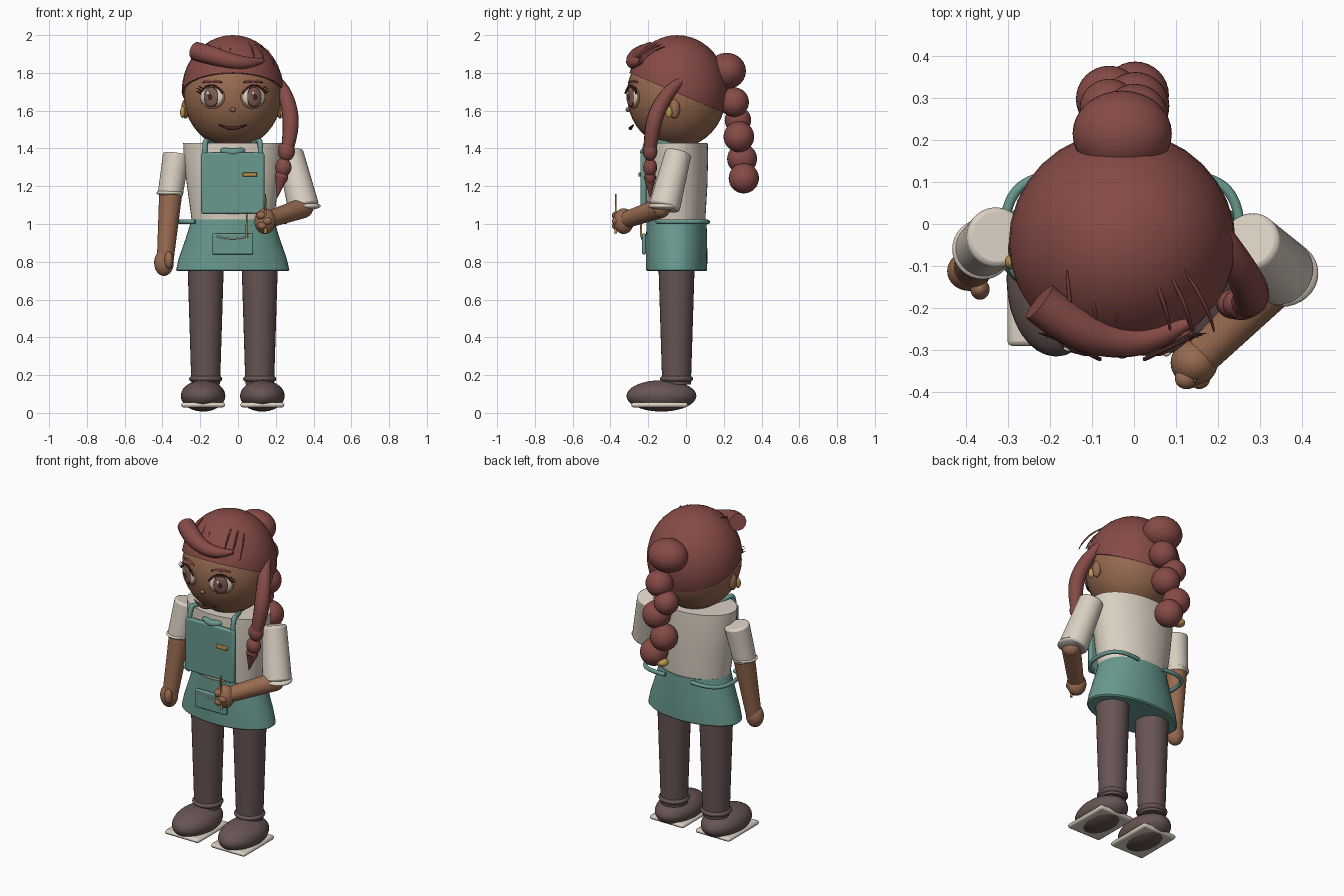
import bpy, bmesh, math
from mathutils import Vector, Matrix

if "Cube" in bpy.data.objects:
    bpy.data.objects.remove(bpy.data.objects["Cube"])

CX, CY = -0.028, -0.05   # body axis
made = []


def material(name, rgb):
    m = bpy.data.materials.new(name)
    m.use_nodes = True
    m.diffuse_color = (*rgb, 1)
    m.node_tree.nodes["Principled BSDF"].inputs["Base Color"].default_value = (*rgb, 1)
    return m


HAIR = material("auburn hair", (0.24, 0.07, 0.062))
SKIN = material("brown skin", (0.31, 0.145, 0.08))
TEAL = material("teal apron", (0.14, 0.32, 0.275))
CREAM = material("cream cloth", (0.70, 0.63, 0.54))
DARK = material("dark brown trousers", (0.135, 0.09, 0.087))
GOLD = material("gold", (0.50, 0.31, 0.08))
IRIS = material("iris brown", (0.20, 0.11, 0.085))
LINE = material("deep maroon line", (0.06, 0.018, 0.018))


def finish(name, bm, mat):
    bmesh.ops.recalc_face_normals(bm, faces=bm.faces)
    mesh = bpy.data.meshes.new(name)
    bm.to_mesh(mesh)
    bm.free()
    mesh.materials.append(mat)
    ob = bpy.data.objects.new(name, mesh)
    bpy.context.collection.objects.link(ob)
    made.append(ob)
    return ob


def bevel(ob, width):
    mod = ob.modifiers.new("soft edge", "BEVEL")
    mod.width, mod.segments, mod.limit_method = width, 2, "ANGLE"
    mod.angle_limit = math.radians(40)
    return ob


def ball(name, mat, loc, radii, turn=0, cut=None):
    bm = bmesh.new()
    bmesh.ops.create_uvsphere(bm, u_segments=32, v_segments=20, radius=1)
    r = radii if isinstance(radii, tuple) else (radii,) * 3
    bm.transform(Matrix.Translation(loc) @ Matrix.Rotation(turn, 4, "Z") @ Matrix.Diagonal((*r, 1)))
    if cut:   # keep the part above the plane, close the opening
        res = bmesh.ops.bisect_plane(bm, geom=bm.verts[:] + bm.edges[:] + bm.faces[:],
                                     plane_co=cut[0], plane_no=cut[1], clear_inner=True)
        edges = [e for e in res["geom_cut"] if isinstance(e, bmesh.types.BMEdge)]
        bmesh.ops.contextual_create(bm, geom=edges)
    return finish(name, bm, mat)


def rod(name, mat, a, b, r1, r2, soft=0):
    a, b = Vector(a), Vector(b)
    bm = bmesh.new()
    bmesh.ops.create_cone(bm, cap_ends=True, segments=32, radius1=r1, radius2=r2, depth=(b - a).length)
    bm.transform(Matrix.Translation((a + b) / 2) @ (b - a).to_track_quat("Z", "Y").to_matrix().to_4x4())
    ob = finish(name, bm, mat)
    return bevel(ob, soft) if soft else ob


def box(name, mat, loc, size, soft):
    bm = bmesh.new()
    bmesh.ops.create_cube(bm, size=1)
    bm.transform(Matrix.Translation(loc) @ Matrix.Diagonal((*size, 1)))
    return bevel(finish(name, bm, mat), soft)


def stack(name, mat, rings):
    # closed body from elliptical rings: (z, x radius, y radius)
    bm, n, loops = bmesh.new(), 48, []
    for z, rx, ry in rings:
        loops.append([bm.verts.new((CX + rx * math.cos(t * math.tau / n), CY + ry * math.sin(t * math.tau / n), z))
                      for t in range(n)])
    for lo, hi in zip(loops, loops[1:]):
        for i in range(n):
            bm.faces.new((lo[i], lo[(i + 1) % n], hi[(i + 1) % n], hi[i]))
    bm.faces.new(loops[0])
    bm.faces.new(loops[-1])
    return finish(name, bm, mat)


def tube(name, mat, points, radii, closed=False):
    cu = bpy.data.curves.new(name, "CURVE")
    cu.dimensions, cu.bevel_depth, cu.bevel_resolution = "3D", 1, 4
    cu.use_fill_caps = True
    sp = cu.splines.new("NURBS")
    sp.points.add(len(points) - 1)
    for i, p in enumerate(points):
        sp.points[i].co = (*p, 1)
        sp.points[i].radius = radii[i] if isinstance(radii, (list, tuple)) else radii
    sp.use_endpoint_u, sp.use_cyclic_u = not closed, closed
    sp.order_u, sp.resolution_u = 3, 8
    cu.materials.append(mat)
    ob = bpy.data.objects.new(name, cu)
    bpy.context.collection.objects.link(ob)
    bpy.ops.object.select_all(action="DESELECT")
    ob.select_set(True)
    bpy.context.view_layer.objects.active = ob
    bpy.ops.object.convert(target="MESH")
    made.append(bpy.context.view_layer.objects.active)


# legs and shoes
for side, s in (("right", -1), ("left", 1)):
    x, fx = CX + s * 0.143, CX + s * 0.157
    rod(side + "_leg", DARK, (x, CY, 0.15), (x, CY, 0.82), 0.076, 0.097)
    ball(side + "_trouser_cuff", DARK, (x, CY, 0.18), (0.088, 0.088, 0.03))
    ball(side + "_shoe", DARK, (fx, -0.13, 0.09), (0.118, 0.185, 0.083))
    box(side + "_sole", CREAM, (fx, -0.14, 0.042), (0.232, 0.30, 0.026), 0.012)

# torso and apron
stack("shirt", CREAM, [(0.98, 0.212, 0.15), (1.2, 0.242, 0.163), (1.35, 0.26, 0.167), (1.43, 0.262, 0.165)])
stack("apron_skirt", TEAL, [(0.75, 0.292, 0.155), (0.757, 0.3, 0.162), (0.82, 0.285, 0.163),
                            (0.92, 0.25, 0.162), (1.025, 0.217, 0.158)])
box("apron_bib", TEAL, (CX, -0.225, 1.215), (0.334, 0.03, 0.325), 0.01)
box("apron_pocket", TEAL, (CX, -0.222, 0.895), (0.216, 0.02, 0.112), 0.007)
tube("pocket_stitching", CREAM, [(CX - 0.085, -0.235, 0.935), (CX, -0.235, 0.91), (CX + 0.085, -0.235, 0.935)], 0.004)
box("name_badge", GOLD, (0.063, -0.245, 1.262), (0.076, 0.014, 0.022), 0.004)
rod("pocket_pencil", GOLD, (0.046, -0.238, 0.93), (0.046, -0.238, 1.06), 0.006, 0.004)
tube("apron_neckband", TEAL, [(CX + 0.1 * math.cos(a), CY - 0.01 + 0.17 * math.sin(a), 1.425 + 0.045 * math.sin(a))
                              for a in [math.pi + i * math.pi / 6 for i in range(7)]], 0.019)
for side, s in (("right", -1), ("left", 1)):
    tube(side + "_apron_strap", TEAL, [(CX + s * 0.148, -0.222, 1.34), (CX + s * 0.148, -0.22, 1.44),
                                       (CX + s * 0.135, -0.17, 1.44), (CX + s * 0.1, -0.08, 1.42)], 0.014)
    tube(side + "_apron_tie", TEAL, [(CX + s * 0.2, -0.15, 1.012), (CX + s * 0.27, -0.13, 1.012),
                                     (CX + s * 0.285, 0.05, 1.012), (CX + s * 0.2, 0.125, 1.012),
                                     (CX + s * 0.09, 0.112, 1.01)], 0.012)

# hanging arm
rod("right_sleeve", CREAM, (-0.36, -0.06, 1.15), (-0.325, -0.03, 1.37), 0.066, 0.072, 0.012)
ball("right_sleeve_cuff", CREAM, (-0.36, -0.06, 1.165), (0.072, 0.072, 0.018))
rod("right_forearm", SKIN, (-0.386, -0.11, 0.8), (-0.355, -0.055, 1.18), 0.044, 0.062)
ball("right_hand", SKIN, (-0.392, -0.112, 0.795), (0.052, 0.047, 0.07))
ball("right_thumb", SKIN, (-0.366, -0.155, 0.81), (0.023, 0.025, 0.045))

# bent arm holding a pencil
rod("left_sleeve", CREAM, (0.348, -0.115, 1.085), (0.275, -0.04, 1.38), 0.083, 0.07, 0.012)
ball("left_sleeve_cuff", CREAM, (0.35, -0.117, 1.095), (0.088, 0.08, 0.022))
ball("left_elbow", SKIN, (0.345, -0.135, 1.085), 0.053)
rod("left_forearm", SKIN, (0.345, -0.135, 1.085), (0.15, -0.325, 1.02), 0.054, 0.044)
ball("left_hand", SKIN, (0.143, -0.33, 1.015), (0.056, 0.054, 0.068))
for i, (dx, dz) in enumerate(((-0.02, 0.03), (0.012, 0.0), (-0.015, -0.025))):
    ball("left_finger_%d" % (i + 1), SKIN, (0.143 + dx, -0.367, 1.015 + dz), (0.026, 0.025, 0.022))
rod("hand_pencil", GOLD, (0.146, -0.372, 0.95), (0.146, -0.372, 1.16), 0.008, 0.003)

# head
rod("neck", SKIN, (CX, CY, 1.36), (CX, CY, 1.5), 0.09, 0.09)
ball("head", SKIN, (CX, CY, 1.685), (0.26, 0.263, 0.283))
ball("nose", SKIN, (CX, -0.308, 1.605), (0.015, 0.012, 0.012))
tube("mouth", LINE, [(CX - 0.075, -0.277, 1.525), (CX - 0.03, -0.294, 1.508), (CX, -0.295, 1.506),
                     (CX + 0.03, -0.294, 1.508), (CX + 0.075, -0.277, 1.525)], [0.003, 0.009, 0.01, 0.009, 0.003])
for side, s in (("right", -1), ("left", 1)):
    ball(side + "_ear", SKIN, (CX + s * 0.25, -0.06, 1.61), (0.022, 0.028, 0.052))
    ball(side + "_earring", GOLD, (CX + s * 0.265, -0.09, 1.592), (0.014, 0.018, 0.03))
    # eye as stacked discs along the face normal
    turn, n = s * 0.44, Vector((s * math.sin(0.44), -math.cos(0.44), 0))
    base = Vector((CX, CY, 1.672))
    along = Vector((math.cos(turn), math.sin(turn), 0))
    for part, mat, d, r in (("eyelid", SKIN, 0.253, (0.073, 0.016, 0.062)),
                            ("eye_white", CREAM, 0.259, (0.064, 0.016, 0.05)),
                            ("iris_rim", LINE, 0.2665, (0.045, 0.012, 0.054)),
                            ("iris", IRIS, 0.2695, (0.041, 0.011, 0.05)),
                            ("pupil", LINE, 0.276, (0.017, 0.006, 0.022))):
        ball(side + "_" + part, mat, base + n * d, r, turn)
    ball(side + "_eye_glint", CREAM, base + n * 0.28 + along * -0.013 + Vector((0, 0, 0.02)), (0.009, 0.005, 0.01), turn)
    up = Vector((0, 0, 1))
    tube(side + "_lashes", LINE, [base + n * 0.268 + along * u + up * v for u, v in
                                  ((-0.068, 0.02), (-0.04, 0.052), (0, 0.066), (0.04, 0.052), (0.068, 0.02))], 0.005)
    for k in range(3):
        p = base + n * 0.265 + along * s * (0.05 + k * 0.009) + up * (0.045 - k * 0.012)
        rod("%s_lash_%d" % (side, k + 1), LINE, p, p + along * s * 0.022 + up * 0.014 + n * 0.01, 0.003, 0.001)
    tube(side + "_brow", HAIR, [base + n * d + along * u + up * v for u, v, d in
                                ((-0.055, 0.078, 0.255), (0, 0.092, 0.253), (0.055, 0.078, 0.255))], [0.004, 0.009, 0.004])

# hair cap with a sloping hairline, fringe and loose strands
ball("hair_cap", HAIR, (CX, CY + 0.003, 1.702), (0.27, 0.268, 0.298), 0, ((0, CY, 1.695), (0, 0.425, 1)))
tube("swept_fringe", HAIR, [(-0.225, -0.185, 1.915), (-0.15, -0.245, 1.895), (-0.04, -0.282, 1.862),
                            (0.06, -0.27, 1.85), (0.13, -0.235, 1.865)], [0.05, 0.052, 0.042, 0.032, 0.012])
for i, x in enumerate((-0.15, -0.1, -0.06, 0.05, 0.09, 0.13)):
    tube("loose_strand_%d" % (i + 1), HAIR, [(x - 0.01, -0.11, 1.972 - 1.3 * (x - CX) ** 2),
                                             (x + 0.01 * i, -0.2, 1.965 - 2 * (x - CX) ** 2),
                                             (x + 0.012 * i, -0.255, 1.885 - 2 * (x - CX) ** 2)], [0.002, 0.008, 0.002])

# side lock ending in a small plait
tube("side_lock", HAIR, [(0.2, 0.01, 1.785), (0.235, -0.07, 1.73), (0.275, -0.15, 1.61), (0.282, -0.18, 1.5),
                         (0.262, -0.19, 1.40)], [0.012, 0.034, 0.043, 0.043, 0.034])
for i, (x, z, r) in enumerate(((0.256, 1.385, 0.045), (0.24, 1.3, 0.043), (0.23, 1.25, 0.035))):
    ball("side_plait_bead_%d" % (i + 1), HAIR, (x, -0.19, z), (r, r * 0.85, r * 1.15))
rod("side_plait_tip", HAIR, (0.23, -0.19, 1.25), (0.208, -0.19, 1.14), 0.034, 0.002)

# bun and back braid
ball("hair_bun", HAIR, (CX, 0.215, 1.81), (0.118, 0.102, 0.096))
for i, (y, z, r) in enumerate(((0.255, 1.645, 0.078), (0.275, 1.55, 0.07), (0.28, 1.462, 0.081),
                               (0.297, 1.345, 0.079), (0.306, 1.242, 0.08))):
    ball("braid_bead_%d" % (i + 1), HAIR, (CX + (0.031 if i % 2 == 0 else -0.031), y, z), r)
ball("braid_tie", GOLD, (-0.062, 0.318, 1.2), (0.035, 0.035, 0.024))

# smooth shading with sharp edges kept
bpy.ops.object.select_all(action="DESELECT")
for ob in made:
    ob.select_set(True)
bpy.context.view_layer.objects.active = made[0]
bpy.ops.object.shade_smooth_by_angle(angle=math.radians(40))
